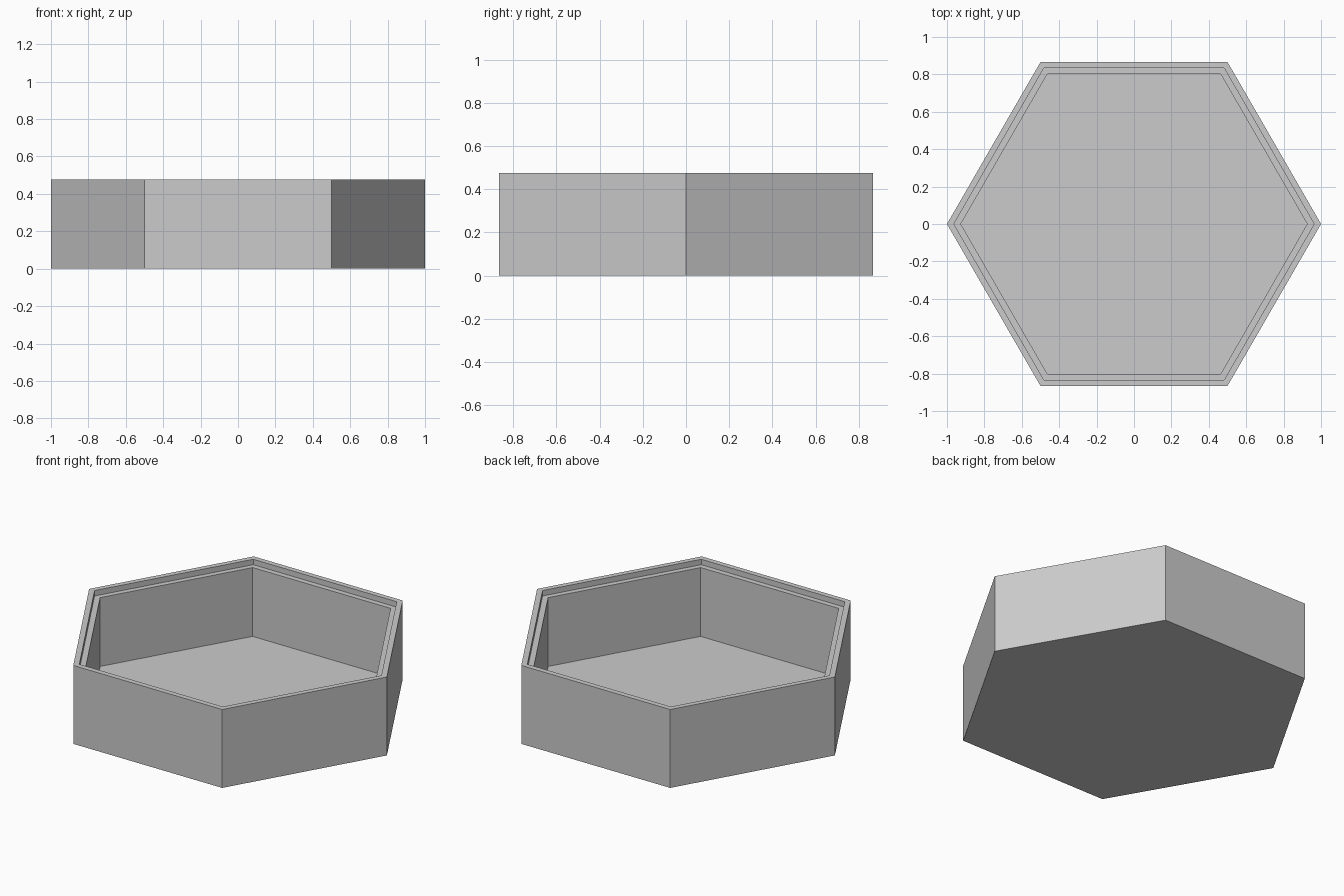
import bpy, bmesh
from math import cos, sin, tau

cube = bpy.data.objects.get("Cube")
if cube:
    bpy.data.objects.remove(cube)

SIDES = 6
HEIGHT = 0.476
LEDGE = HEIGHT - 0.033
FLOOR = 0.025
RIM_RADIUS = 0.963
INNER_RADIUS = 0.926

# Plain grey material
grey = bpy.data.materials.new("light grey")
grey.use_nodes = True
colour = (0.6, 0.6, 0.6, 1)
grey.diffuse_color = colour
grey.node_tree.nodes["Principled BSDF"].inputs["Base Color"].default_value = colour

# Wall section from the underside, over the rim and stepped ledge, to the floor
profile = [(1, 0), (1, HEIGHT), (RIM_RADIUS, HEIGHT), (RIM_RADIUS, LEDGE),
           (INNER_RADIUS, LEDGE), (INNER_RADIUS, FLOOR)]

bm = bmesh.new()
rings = [[bm.verts.new((r * cos(tau * i / SIDES), r * sin(tau * i / SIDES), z))
          for i in range(SIDES)] for r, z in profile]
for low, high in zip(rings, rings[1:]):
    for i in range(SIDES):
        j = (i + 1) % SIDES
        bm.faces.new((low[i], low[j], high[j], high[i]))

# Underside and inside floor
bm.faces.new(rings[0][::-1])
bm.faces.new(rings[-1])
bmesh.ops.recalc_face_normals(bm, faces=bm.faces)

mesh = bpy.data.meshes.new("hexagonal_tray")
bm.to_mesh(mesh)
bm.free()
mesh.materials.append(grey)
tray = bpy.data.objects.new("hexagonal_tray", mesh)
bpy.context.collection.objects.link(tray)
